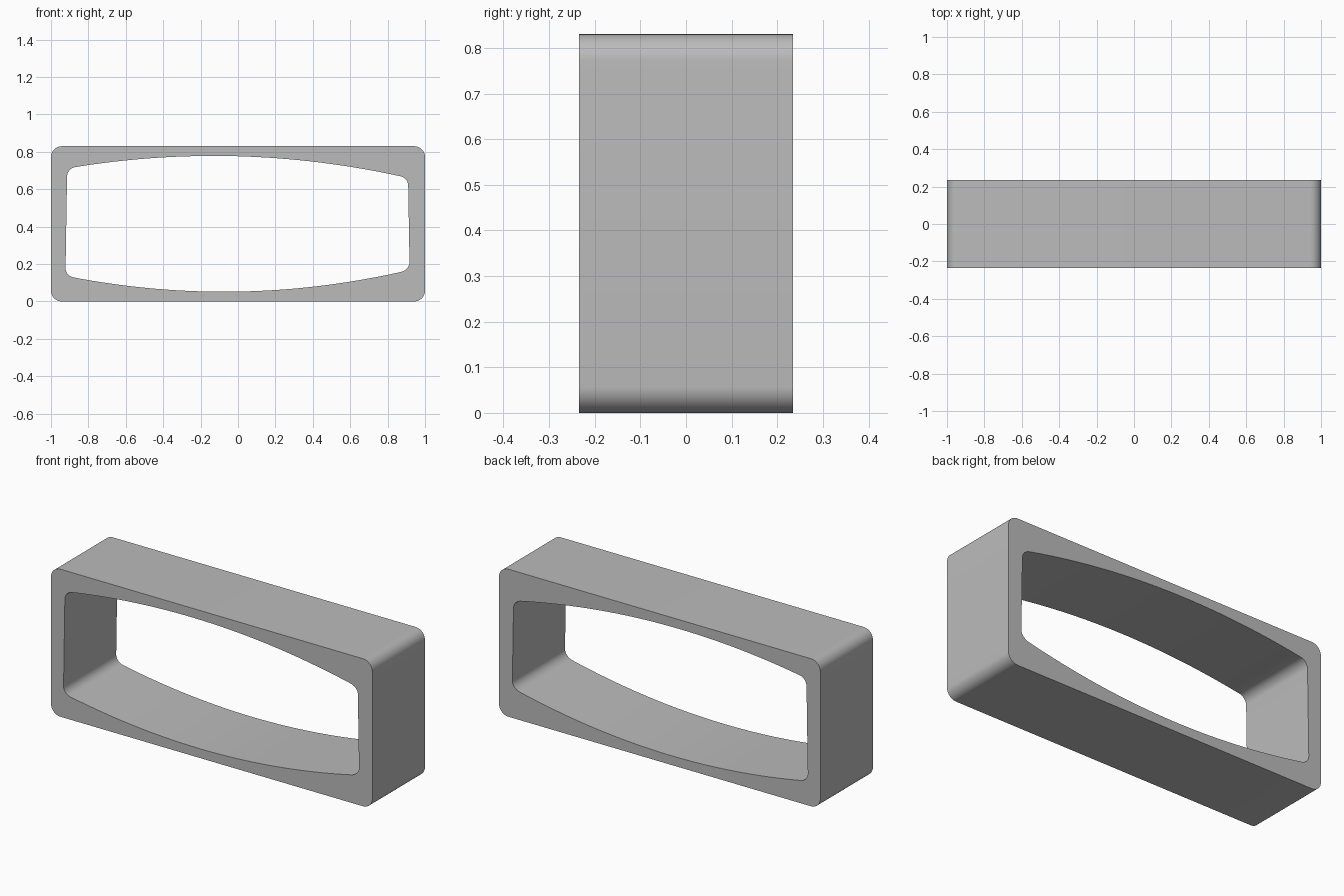
import bpy, bmesh, math
from mathutils import Vector

cube = bpy.data.objects.get("Cube")
if cube:
    bpy.data.objects.remove(cube, do_unlink=True)

HEIGHT, FRONT_Y, BACK_Y = 0.83, -0.234, 0.234


def fillet(start, corner, end, steps=10):
    """Rounded corner from start to end, tangent to the lines through corner."""
    a, c, b = Vector(start), Vector(corner), Vector(end)
    weight = math.sin((a - c).angle(b - c) / 2)
    points = []
    for i in range(steps + 1):
        t = i / steps
        wa, wc, wb = (1 - t) ** 2, 2 * weight * t * (1 - t), t * t
        points.append((a * wa + c * wc + b * wb) / (wa + wc + wb))
    return points


def bow(x, mid, level, bend):
    return level + bend * (x - mid) ** 2


def bowed_edge(x0, x1, shape, steps=32):
    xs = [x0 + (x1 - x0) * i / steps for i in range(1, steps)]
    return [Vector((x, bow(x, *shape))) for x in xs]


def bow_end(x, side_x, shape):
    """Point on the bowed edge, and where its tangent meets the side."""
    z = bow(x, *shape)
    slope = 2 * shape[2] * (x - shape[0])
    return (x, z), (side_x, z + slope * (side_x - x))


# Outer outline: rectangle with rounded corners
r = 0.058
outer = []
for sx, sz in ((-1, 0), (1, 0), (1, 1), (-1, 1)):
    z = sz * HEIGHT
    up = r if sz == 0 else -r
    ends = [(sx, z + up), (sx - sx * r, z)]
    if sx * up > 0:
        ends.reverse()
    outer += fillet(ends[0], (sx, z), ends[1])

# Opening: slightly lopsided, with bowed top and bottom
floor, ceiling = (-0.075, 0.052, 0.118), (-0.13, 0.778, -0.109)
bl, bl_c = bow_end(-0.88, -0.924, floor)
br, br_c = bow_end(0.868, 0.918, floor)
tr, tr_c = bow_end(0.866, 0.91, ceiling)
tl, tl_c = bow_end(-0.872, -0.914, ceiling)
inner = fillet((-0.922, 0.18), bl_c, bl)
inner += bowed_edge(bl[0], br[0], floor)
inner += fillet(br, br_c, (0.917, 0.21))
inner += fillet((0.91, 0.62), tr_c, tr)
inner += bowed_edge(tr[0], tl[0], ceiling)
inner += fillet(tl, tl_c, (-0.914, 0.665))

# Fill between the outlines and extrude to full depth
bm = bmesh.new()
edges = []
for loop in (outer, inner):
    verts = [bm.verts.new((p.x, FRONT_Y, p.y)) for p in loop]
    edges += [bm.edges.new((v, verts[i - 1])) for i, v in enumerate(verts)]
bmesh.ops.triangle_fill(bm, use_beauty=True, edges=edges)
extruded = bmesh.ops.extrude_face_region(bm, geom=bm.faces[:], use_keep_orig=True)
moved = [g for g in extruded["geom"] if isinstance(g, bmesh.types.BMVert)]
bmesh.ops.translate(bm, verts=moved, vec=(0, BACK_Y - FRONT_Y, 0))
bmesh.ops.recalc_face_normals(bm, faces=bm.faces[:])
mesh = bpy.data.meshes.new("frame")
bm.to_mesh(mesh)
bm.free()

# Plain grey material
grey = bpy.data.materials.new("grey")
grey.use_nodes = True
colour = (0.5, 0.5, 0.5, 1)
grey.diffuse_color = colour
grey.node_tree.nodes["Principled BSDF"].inputs["Base Color"].default_value = colour
mesh.materials.append(grey)

frame = bpy.data.objects.new("frame", mesh)
bpy.context.collection.objects.link(frame)
bpy.context.view_layer.objects.active = frame
frame.select_set(True)
bpy.ops.object.shade_smooth_by_angle(angle=math.radians(35))
